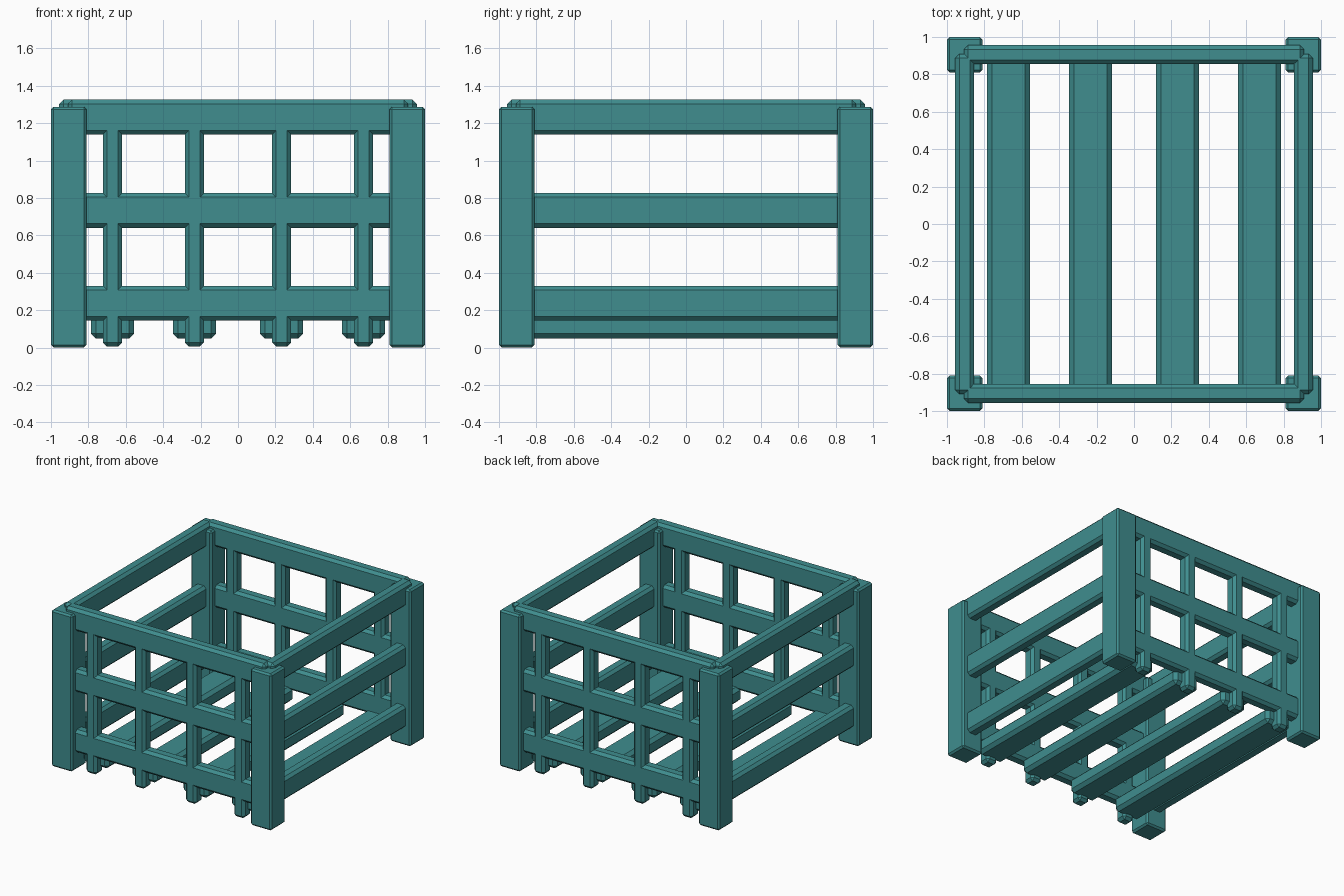
import bpy
import bmesh
from mathutils import Vector

cube = bpy.data.objects.get("Cube")
if cube:
    bpy.data.objects.remove(cube, do_unlink=True)

teal = bpy.data.materials.new("teal paint")
teal.use_nodes = True
colour = (0.05, 0.27, 0.275, 1)
teal.diffuse_color = colour
teal.node_tree.nodes["Principled BSDF"].inputs["Base Color"].default_value = colour


def beam(name, centre, size, chamfer):
    """Box with chamfered edges."""
    bm = bmesh.new()
    bmesh.ops.create_cube(bm, size=1)
    bmesh.ops.scale(bm, vec=Vector(size), verts=bm.verts)
    bmesh.ops.bevel(bm, geom=bm.edges[:], offset=chamfer, segments=1,
                    affect='EDGES')
    mesh = bpy.data.meshes.new(name)
    bm.to_mesh(mesh)
    bm.free()
    mesh.materials.append(teal)
    obj = bpy.data.objects.new(name, mesh)
    obj.location = centre
    bpy.context.collection.objects.link(obj)
    return obj


POST, POST_H = 0.19, 1.287
WALL = 0.906          # centre line of each wall
THICK = 0.1           # rail and upright thickness
RAIL_H = 0.186
RAIL_LEVELS = {"bottom": 0.237, "middle": 0.733, "top": 1.232}
COLUMNS = (-0.671, -0.233, 0.233, 0.671)

# Corner posts
for sx, side in ((-1, "right"), (1, "left")):
    for sy, end in ((-1, "front"), (1, "back")):
        beam(f"{end}_{side}_post",
             (sx * (1 - POST / 2), sy * (1 - POST / 2), POST_H / 2),
             (POST, POST, POST_H), 0.014)

# Horizontal rails on all four walls
for level, z in RAIL_LEVELS.items():
    for s, end, side in ((-1, "front", "right"), (1, "back", "left")):
        beam(f"{end}_{level}_rail", (0, s * WALL, z),
             (1.82, THICK, RAIL_H), 0.022)
        beam(f"{side}_{level}_rail", (s * WALL, 0, z),
             (THICK, 1.82, RAIL_H), 0.022)

# Uprights in the front and back walls, and the floor slats between them
for i, x in enumerate(COLUMNS, 1):
    for s, end in ((-1, "front"), (1, "back")):
        beam(f"{end}_upright_{i}", (x, s * WALL, 0.64),
             (THICK, THICK, 1.27), 0.021)
    beam(f"floor_slat_{i}", (x, 0, 0.11), (0.23, 1.8, 0.124), 0.026)
